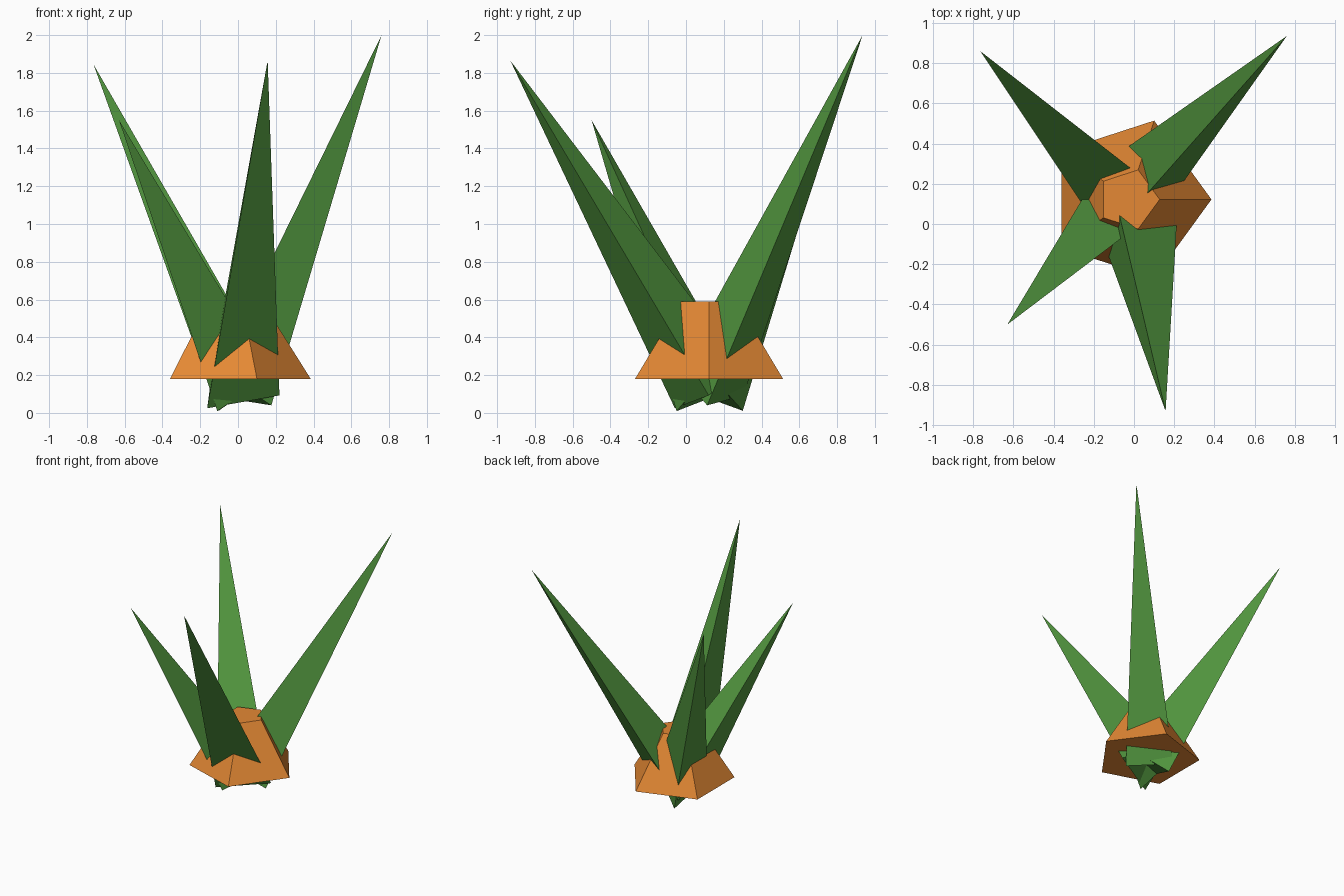
import bpy
import bmesh
from math import tau
from mathutils import Vector, Matrix

old = bpy.data.objects.get("Cube")
if old:
    bpy.data.objects.remove(old, do_unlink=True)


def material(name, rgb):
    mat = bpy.data.materials.new(name)
    mat.use_nodes = True
    colour = (*rgb, 1)
    mat.diffuse_color = colour
    bsdf = next(n for n in mat.node_tree.nodes if n.type == 'BSDF_PRINCIPLED')
    bsdf.inputs["Base Color"].default_value = colour
    return mat


ORANGE = material("orange", (0.78, 0.25, 0.035))
GREEN = material("leaf green", (0.085, 0.31, 0.05))


def ring(bm, centre, axis, spoke, count):
    """Regular polygon of vertices around an axis, starting at the spoke."""
    return [bm.verts.new(centre + Matrix.Rotation(tau * i / count, 3, axis) @ spoke)
            for i in range(count)]


def tapered(name, mat, centre, top, spoke, count, top_scale=0):
    """Flat-sided cone, or a frustum when top_scale is above zero."""
    bm = bmesh.new()
    axis = (top - centre).normalized()
    low = ring(bm, centre, axis, spoke, count)
    bm.faces.new(low[::-1])
    if top_scale:
        high = ring(bm, top, axis, spoke * top_scale, count)
        bm.faces.new(high)
    else:
        high = [bm.verts.new(top)] * count
    for i in range(count):
        j = (i + 1) % count
        corners = [low[i], low[j], high[j], high[i]]
        bm.faces.new(list(dict.fromkeys(corners)))
    bmesh.ops.recalc_face_normals(bm, faces=bm.faces)
    mesh = bpy.data.meshes.new(name)
    bm.to_mesh(mesh)
    bm.free()
    mesh.materials.append(mat)
    obj = bpy.data.objects.new(name, mesh)
    bpy.context.collection.objects.link(obj)


# Five-sided tapered body
tapered("body", ORANGE, Vector((-0.027, 0.122, 0.18)), Vector((-0.027, 0.122, 0.59)),
        Vector((0.412, 0, 0)), 5, 0.375)

# Three-sided spiky leaves fanning out from one root: tip, root corner direction, radius
ROOT = Vector((-0.026, 0.123, 0.12))
LEAVES = {
    "back_left_leaf": ((0.76, 0.935, 2.0), (0.196, -0.011, -0.078), 0.218),
    "back_right_leaf": ((-0.765, 0.86, 1.845), (0.204, 0.003, 0.087), 0.222),
    "front_left_leaf": ((0.157, -0.93, 1.865), (0.239, -0.002, -0.028), 0.247),
    "front_right_leaf": ((-0.63, -0.5, 1.55), (-0.086, -0.178, -0.114), 0.222),
}
for name, (tip, corner, radius) in LEAVES.items():
    tip, corner = Vector(tip), Vector(corner)
    axis = (tip - ROOT).normalized()
    spoke = (corner - axis * corner.dot(axis)).normalized() * radius
    tapered(name, GREEN, ROOT, tip, spoke, 3)
